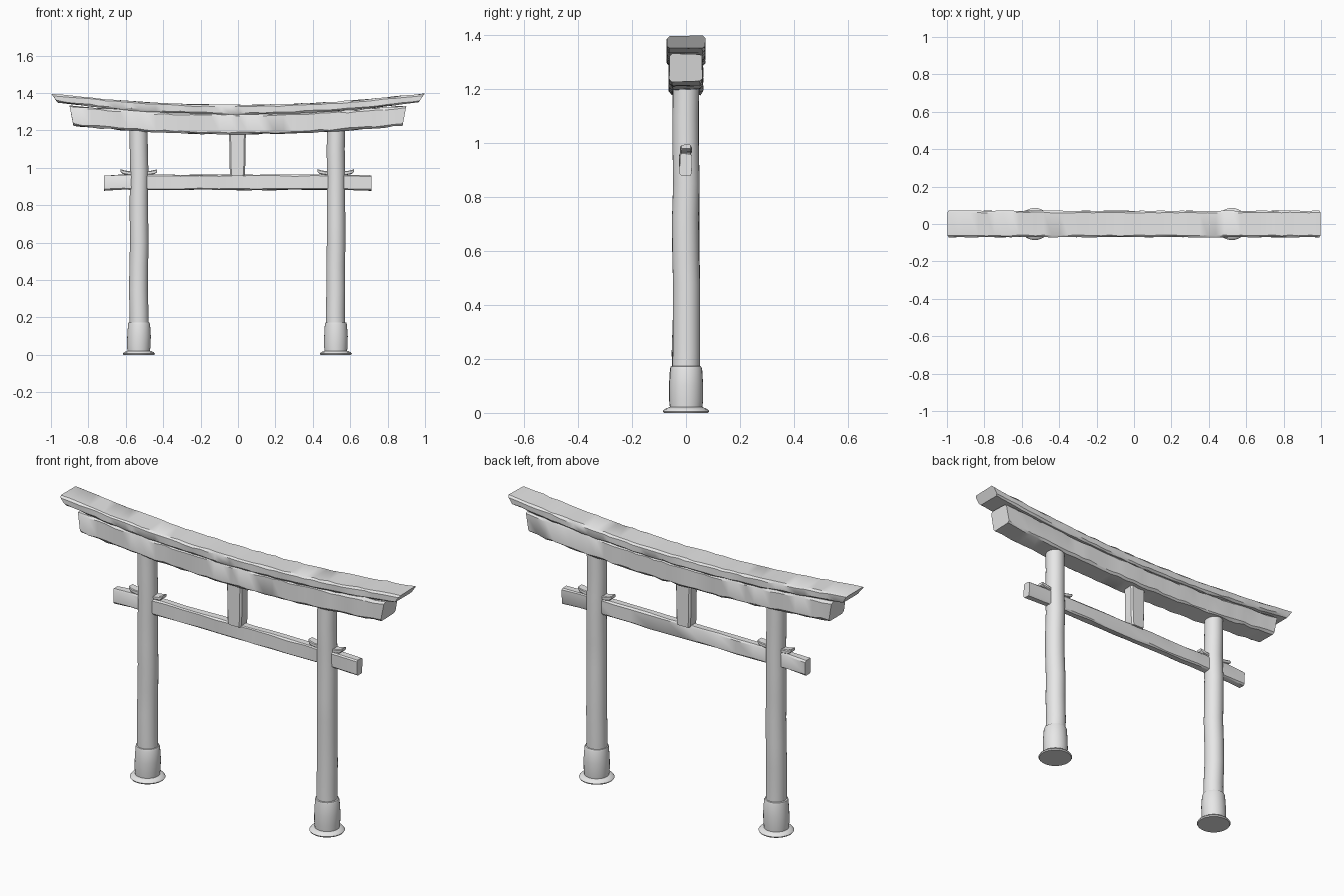
import bpy, bmesh, math, random
from mathutils import Vector

random.seed(4)
old = bpy.data.objects.get("Cube")
if old:
    bpy.data.objects.remove(old, do_unlink=True)

stone = bpy.data.materials.new("weathered_grey")
stone.use_nodes = True
GREY = (0.8, 0.8, 0.8, 1)
stone.diffuse_color = GREY
stone.node_tree.nodes["Principled BSDF"].inputs["Base Color"].default_value = GREY


def loft(name, rings, angle=32):
    """Skin a list of equal-length point rings and cap both ends."""
    bm = bmesh.new()
    loops = [[bm.verts.new(p) for p in ring] for ring in rings]
    n = len(loops[0])
    for a, b in zip(loops, loops[1:]):
        for i in range(n):
            j = (i + 1) % n
            bm.faces.new((a[i], a[j], b[j], b[i]))
    bm.faces.new(loops[0])
    bm.faces.new(loops[-1])
    bmesh.ops.recalc_face_normals(bm, faces=bm.faces)
    mesh = bpy.data.meshes.new(name)
    bm.to_mesh(mesh)
    bm.free()
    mesh.materials.append(stone)
    ob = bpy.data.objects.new(name, mesh)
    bpy.context.scene.collection.objects.link(ob)
    bpy.ops.object.select_all(action="DESELECT")
    ob.select_set(True)
    bpy.context.view_layer.objects.active = ob
    bpy.ops.object.shade_smooth_by_angle(angle=math.radians(angle))
    return ob


def rough(amount):
    return random.uniform(-amount, amount)


def hewn_section(x, y0, y1, low, high, bevel, jitter, slant=0.0):
    """Chamfered rectangle across x; slant pushes the upper edge outwards."""
    pts = []
    for y, z in ((y0 + bevel, low), (y1 - bevel, low), (y1, low + bevel), (y1, high - bevel),
                 (y1 - bevel, high), (y0 + bevel, high), (y0, high - bevel), (y0, low + bevel)):
        t = (z - low) / (high - low)
        pts.append(Vector((x + slant * t, y + rough(jitter), z + rough(jitter))))
    return pts


def curved_beam(name, half, steps, low, high, depth, lift_low, lift_high, bevel, jitter, slant):
    """Hand-hewn beam that sweeps upwards towards both ends."""
    rings = []
    for i in range(steps + 1):
        u = 2 * i / steps - 1
        x = u * half
        lean = math.copysign(slant * max(0, abs(u) - 0.9) * 10, u)
        rings.append(hewn_section(x, -depth, depth, low + lift_low * x * x,
                                  high + lift_high * x * x, bevel, jitter, lean))
    return loft(name, rings)


def turned(name, cx, profile, sides=28, wobble=0.0):
    """Upright round part from (radius, height) pairs with a slight wobble."""
    rings = []
    for r, z in profile:
        ox, oy = rough(wobble), rough(wobble)
        rings.append([Vector((cx + ox + r * math.cos(math.tau * k / sides),
                              oy + r * math.sin(math.tau * k / sides), z))
                      for k in range(sides)])
    return loft(name, rings, 40)


# Sweeping top lintel and the shorter lintel beneath it
curved_beam("top_lintel", 0.965, 44, 1.285, 1.336, 0.07, 0.07, 0.064, 0.009, 0.0025, 0.032)
curved_beam("under_lintel", 0.88, 36, 1.18, 1.288, 0.061, 0.058, 0.055, 0.01, 0.004, 0.02)

# Straight tie beam with slightly worn, uneven edges
ties = []
for i in range(15):
    x = -0.716 + i * 1.43 / 14
    swell = 0.004 if i in (0, 14) else 0
    ties.append(hewn_section(x, -0.024, 0.022, 0.882 - swell, 0.963 - swell, 0.007, 0.0025))
loft("tie_beam", ties)

# Short central strut between the tie beam and lintels
strut = []
for half, z in ((0.036, 0.955), (0.04, 0.967), (0.043, 1.04), (0.043, 1.12), (0.046, 1.2)):
    b = 0.008
    strut.append([Vector((x - 0.003, y, z)) for x, y in (
        (-half + b, -0.032), (half - b, -0.032), (half, -0.032 + b), (half, 0.032 - b),
        (half - b, 0.032), (-half + b, 0.032), (-half, 0.032 - b), (-half, -0.032 + b))])
loft("central_strut", strut)

# Pillars with sleeves, foot plates and wedges on both sides
for side, cx in (("left", 0.523), ("right", -0.53)):
    turned(side + "_pillar", cx, [(0.051 - 0.003 * i / 9, 0.1 + i * 0.125) for i in range(10)],
           wobble=0.0025)
    turned(side + "_sleeve", cx, [(0.059, 0.01), (0.063, 0.05), (0.063, 0.1), (0.059, 0.163),
                                  (0.056, 0.172), (0.049, 0.174)], wobble=0.001)
    turned(side + "_foot_plate", cx, [(0.082, 0), (0.086, 0.006), (0.08, 0.014), (0.062, 0.021)])
    for way, label in ((-1, "outer"), (1, "inner")):
        d = way if side == "right" else -way
        wedge = []
        for reach, low, high, half in ((0.03, 0.958, 0.982, 0.019), (0.06, 0.962, 0.983, 0.021),
                                       (0.085, 0.967, 0.988, 0.022), (0.098, 0.978, 0.993, 0.018)):
            wedge.append(hewn_section(cx + d * reach, -half, half, low, high, 0.004, 0.001))
        loft(f"{side}_{label}_wedge", wedge)
